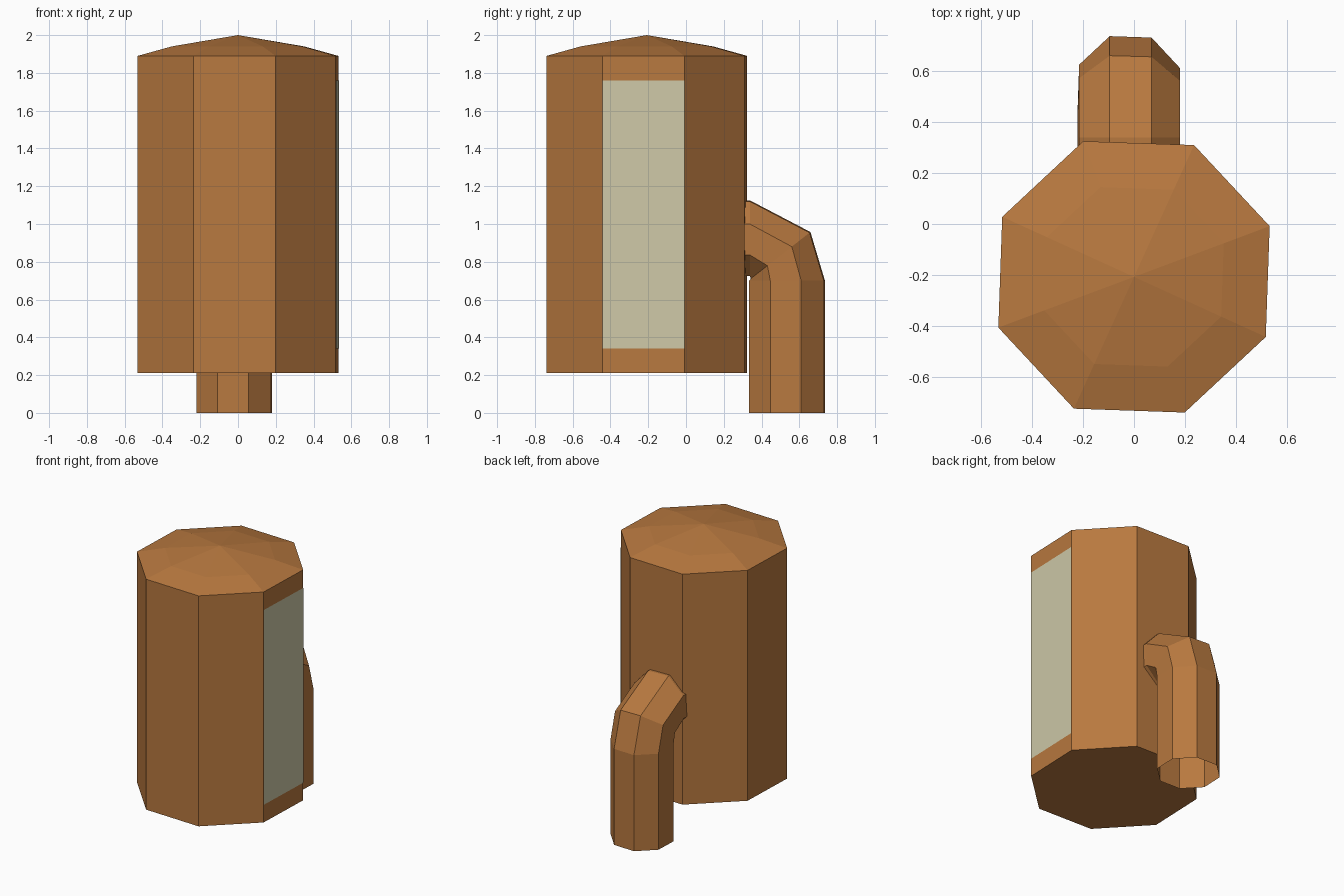
import bpy
import math
from mathutils import Vector

if "Cube" in bpy.data.objects:
    bpy.data.objects.remove(bpy.data.objects["Cube"])

SIDES = 8
TURN = math.radians(20.5)      # shared twist of both octagons


def material(name, rgb):
    m = bpy.data.materials.new(name)
    m.diffuse_color = (*rgb, 1)
    m.use_nodes = True
    m.node_tree.nodes["Principled BSDF"].inputs["Base Color"].default_value = m.diffuse_color
    return m


def add_mesh(name, verts, faces, mat):
    me = bpy.data.meshes.new(name)
    me.from_pydata(verts, [], faces)
    me.materials.append(mat)
    ob = bpy.data.objects.new(name, me)
    bpy.context.collection.objects.link(ob)
    return ob


def ring(centre, radius, tilt=0.0):
    """Octagon around centre, leaning towards -y by tilt."""
    pts = []
    for i in range(SIDES):
        a = TURN + i * math.tau / SIDES
        x, v = radius * math.cos(a), radius * math.sin(a)
        pts.append(Vector(centre) + Vector((x, v * math.cos(tilt), v * math.sin(tilt))))
    return pts


def bridge(count):
    """Quads joining consecutive rings."""
    return [(r * SIDES + i, r * SIDES + (i + 1) % SIDES,
             (r + 1) * SIDES + (i + 1) % SIDES, (r + 1) * SIDES + i)
            for r in range(count - 1) for i in range(SIDES)]


wood = material("brown", (0.48, 0.19, 0.05))
pale = material("pale_panel", (0.62, 0.58, 0.39))

# Body with a shallow domed top
CY, R = -0.207, 0.567
profile = [(R, 0.21), (R, 1.89), (0.375, 1.94)]
verts = [p for r, z in profile for p in ring((0, CY, z), r)]
faces = bridge(len(profile))
faces.append(tuple(reversed(range(SIDES))))
tip, last = len(verts), (len(profile) - 1) * SIDES
verts.append(Vector((0, CY, 2.0)))
faces += [(last + i, last + (i + 1) % SIDES, tip) for i in range(SIDES)]
add_mesh("body", verts, faces, wood)

# Pale panel laid over the right-hand side
corners = ring((0, CY, 0), R)
b, a = corners[0], corners[-1]
out = Vector((b.y - a.y, a.x - b.x, 0)).normalized() * 0.003
low, high = Vector((0, 0, 0.34)), Vector((0, 0, 1.76))
add_mesh("side_panel", [p + out + h for p, h in ((a, low), (b, low), (b, high), (a, high))],
         [(0, 1, 2, 3)], pale)

# Open pipe bending into the back of the body: (y, z, tilt)
path = [(0.535, 0.0, 0), (0.535, 0.70, 0), (0.501, 0.834, 38),
        (0.338, 0.925, 90), (0.22, 0.925, 90)]
verts = [p for y, z, t in path for p in ring((-0.02, y, z), 0.214, math.radians(t))]
add_mesh("back_pipe", verts, bridge(len(path)), wood)
